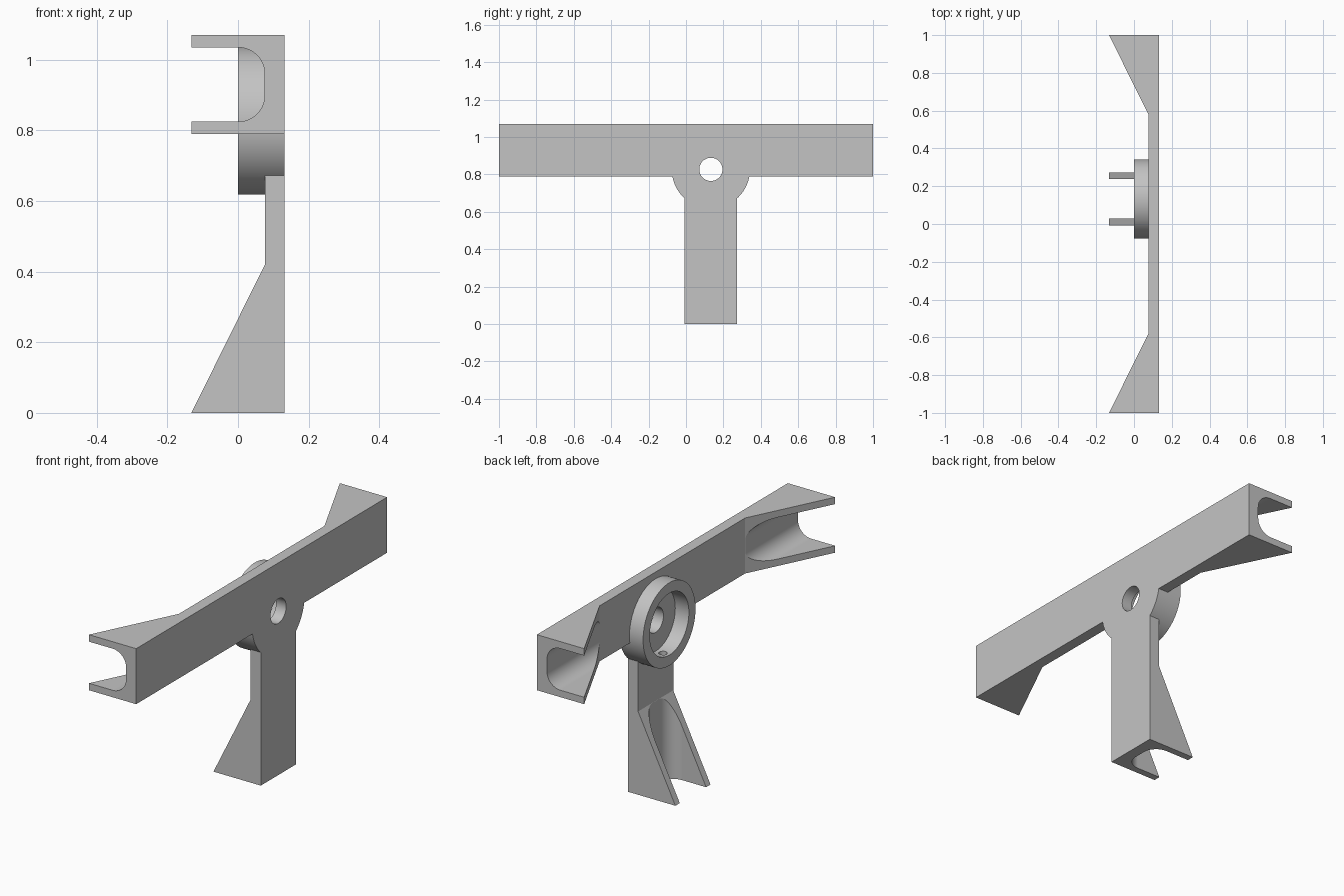
import bpy, bmesh
from math import sin, cos, pi

if "Cube" in bpy.data.objects:
    bpy.data.objects.remove(bpy.data.objects["Cube"], do_unlink=True)

# Main dimensions
BACK, WEB, TIP = 0.132, 0.076, -0.132     # depths along x
LOW, TOP = 0.79, 1.07                     # beam height range
HUB_Y, HUB_Z, HUB_R = 0.133, 0.827, 0.209
HALF = 0.14                               # half width of beam and leg
SLOT, FILLET = 0.105, 0.075               # half width and corner radius of channels

grey = bpy.data.materials.new("plain_grey")
grey.use_nodes = True
grey.diffuse_color = (0.55, 0.55, 0.55, 1)
grey.node_tree.nodes["Principled BSDF"].inputs["Base Color"].default_value = grey.diffuse_color


def prism(name, outline, axis, start, end):
    """Extrude a 2D outline along one axis (0, 1, 2 = x, y, z)."""
    bm = bmesh.new()
    rings = []
    for t in (start, end):
        ring = []
        for point in outline:
            co = list(point)
            co.insert(axis, t)
            ring.append(bm.verts.new(co))
        rings.append(ring)
        bm.faces.new(ring)
    n = len(outline)
    for i in range(n):
        j = (i + 1) % n
        bm.faces.new((rings[0][i], rings[0][j], rings[1][j], rings[1][i]))
    bmesh.ops.recalc_face_normals(bm, faces=bm.faces)
    mesh = bpy.data.meshes.new(name)
    bm.to_mesh(mesh)
    bm.free()
    mesh.materials.append(grey)
    obj = bpy.data.objects.new(name, mesh)
    bpy.context.collection.objects.link(obj)
    return obj


def circle(u, v, r, n=96):
    return [(u + r * cos(2 * pi * i / n), v + r * sin(2 * pi * i / n)) for i in range(n)]


def channel(centre, steps=16):
    """Open slot outline with two rounded corners at the web."""
    depth = WEB - 0.0003
    pts = [(-0.3, centre - SLOT)]
    for side in (-1, 1):
        for i in range(steps + 1):
            a = pi / 2 * i / steps
            if side > 0:
                a = pi / 2 - a
            pts.append((depth - FILLET + FILLET * sin(a),
                        centre + side * (SLOT - FILLET + FILLET * cos(a))))
    pts.append((-0.3, centre + SLOT))
    return pts


def combine(target, tool, operation):
    mod = target.modifiers.new(operation.lower(), "BOOLEAN")
    mod.operation, mod.solver, mod.object = operation, "EXACT", tool
    tool.hide_render = True
    bpy.context.view_layer.objects.active = target
    bpy.ops.object.modifier_apply(modifier=mod.name)
    bpy.data.objects.remove(tool, do_unlink=True)


# Cross beam with flared ends
frame = prism("bracket_frame",
              [(BACK, -1), (BACK, 1), (TIP, 1), (WEB, 0.58), (WEB, -0.58), (TIP, -1)],
              2, LOW, TOP)
for side in (-1, 1):
    combine(frame, prism("beam_channel", channel((LOW + TOP) / 2), 1, side * 0.579, side * 1.1),
            "DIFFERENCE")

# Leg with flared foot
leg = prism("leg", [(BACK, 0), (TIP, 0), (WEB, 0.42), (WEB, 0.85), (BACK, 0.85)],
            1, HUB_Y - HALF, HUB_Y + HALF)
combine(leg, prism("leg_channel", channel(HUB_Y), 2, -0.1, 0.421), "DIFFERENCE")
combine(frame, leg, "UNION")

# Round hub, its recess, the through hole and the small drain hole
combine(frame, prism("hub", circle(HUB_Y, HUB_Z, HUB_R), 0, 0, BACK), "UNION")
combine(frame, prism("hub_recess", circle(HUB_Y, HUB_Z, 0.156), 0, -0.1, WEB), "DIFFERENCE")
combine(frame, prism("through_hole", circle(HUB_Y, HUB_Z, 0.062, 48), 0, 0.02, 0.3), "DIFFERENCE")
combine(frame, prism("drain_hole", circle(0.036, HUB_Y, 0.02, 24), 2, HUB_Z - 0.3, HUB_Z - 0.08),
        "DIFFERENCE")

# Smooth curved faces, keep edges sharp
bpy.ops.object.select_all(action="DESELECT")
frame.select_set(True)
bpy.context.view_layer.objects.active = frame
bpy.ops.object.shade_smooth_by_angle(angle=pi / 7)
weighted = frame.modifiers.new("even_shading", "WEIGHTED_NORMAL")
weighted.keep_sharp = True
